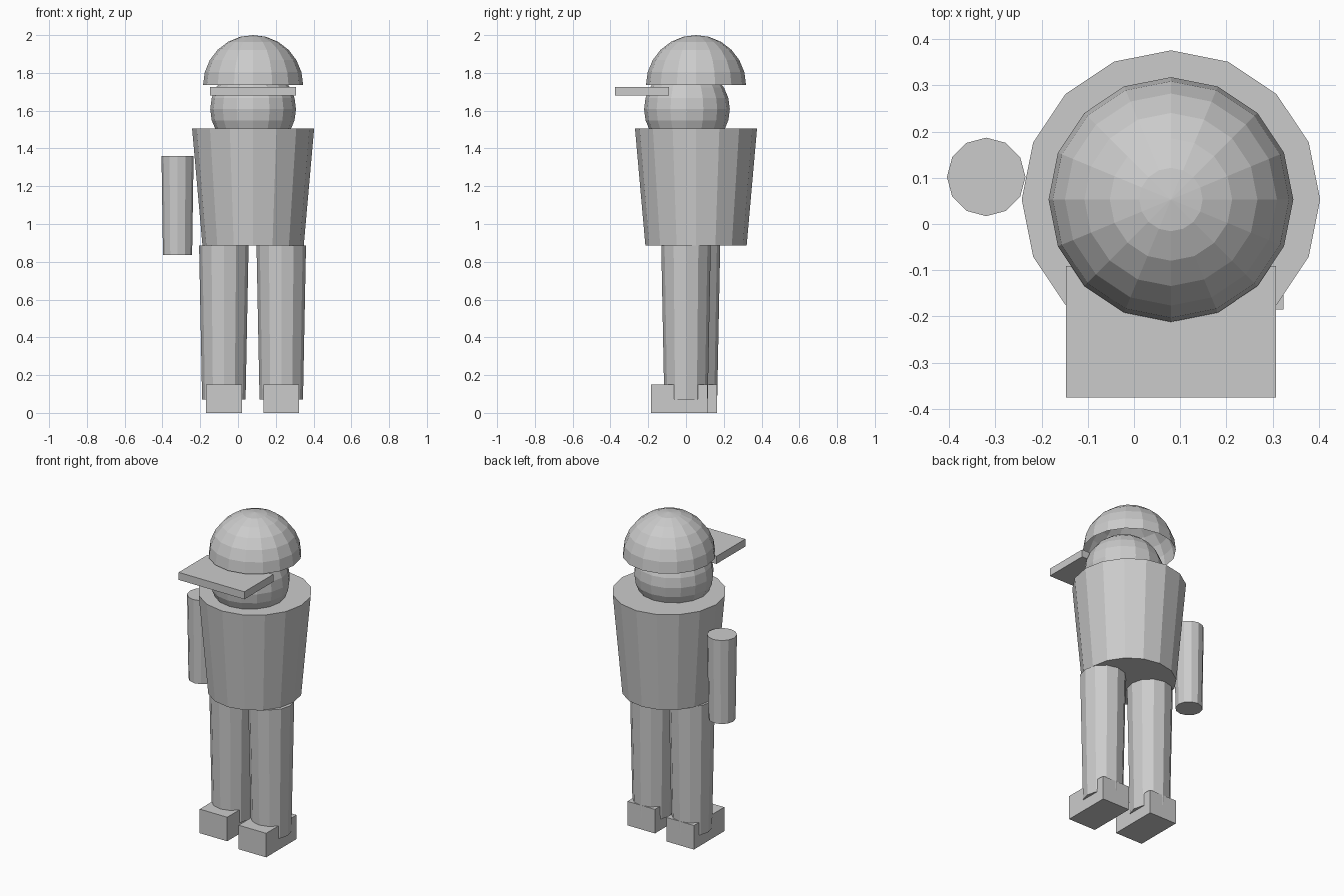
import bpy
import bmesh
from mathutils import Matrix

cube = bpy.data.objects.get("Cube")
if cube:
    bpy.data.objects.remove(cube, do_unlink=True)

grey = bpy.data.materials.new("plain_grey")
grey.use_nodes = True
grey.diffuse_color = (0.6, 0.6, 0.6, 1)
grey.node_tree.nodes["Principled BSDF"].inputs["Base Color"].default_value = (0.6, 0.6, 0.6, 1)


def finish(name, bm):
    mesh = bpy.data.meshes.new(name)
    bm.to_mesh(mesh)
    bm.free()
    mesh.materials.append(grey)
    obj = bpy.data.objects.new(name, mesh)
    bpy.context.collection.objects.link(obj)
    return obj


def taper(name, x, y, z0, z1, r0, r1, sides):
    """Closed upright cone section from z0 to z1."""
    bm = bmesh.new()
    bmesh.ops.create_cone(bm, cap_ends=True, segments=sides, radius1=r0, radius2=r1,
                          depth=z1 - z0, matrix=Matrix.Translation((x, y, (z0 + z1) / 2)))
    return finish(name, bm)


def box(name, center, size):
    bm = bmesh.new()
    bmesh.ops.create_cube(bm, size=1, matrix=Matrix.Translation(center) @ Matrix.Diagonal((*size, 1)))
    return finish(name, bm)


def ball(name, center, radius, half=False):
    """Faceted sphere, or its open upper half."""
    bm = bmesh.new()
    bmesh.ops.create_uvsphere(bm, u_segments=16, v_segments=12, radius=radius)
    if half:
        lower = [v for v in bm.verts if v.co.z < -0.001]
        bmesh.ops.delete(bm, geom=lower, context='VERTS')
    bmesh.ops.translate(bm, verts=bm.verts, vec=center)
    return finish(name, bm)


# Legs and feet, the right side standing a little further back
for side, x, y in (("left", 0.229, 0.0), ("right", -0.075, 0.05)):
    taper(side + "_leg", x, y, 0.07, 0.885, 0.115, 0.131, 12)
    box(side + "_foot", (x, y - 0.035, 0.075), (0.19, 0.3, 0.15))

# Torso and the single arm
taper("torso", 0.08, 0.053, 0.885, 1.505, 0.268, 0.323, 16)
taper("right_arm", -0.32, 0.102, 0.835, 1.36, 0.077, 0.085, 12)

# Head, open helmet dome and visor
ball("head", (0.08, 0.005, 1.608), 0.227)
ball("helmet_dome", (0.08, 0.053, 1.735), 0.265, half=True)
box("visor", (0.08, -0.233, 1.703), (0.454, 0.285, 0.047))
